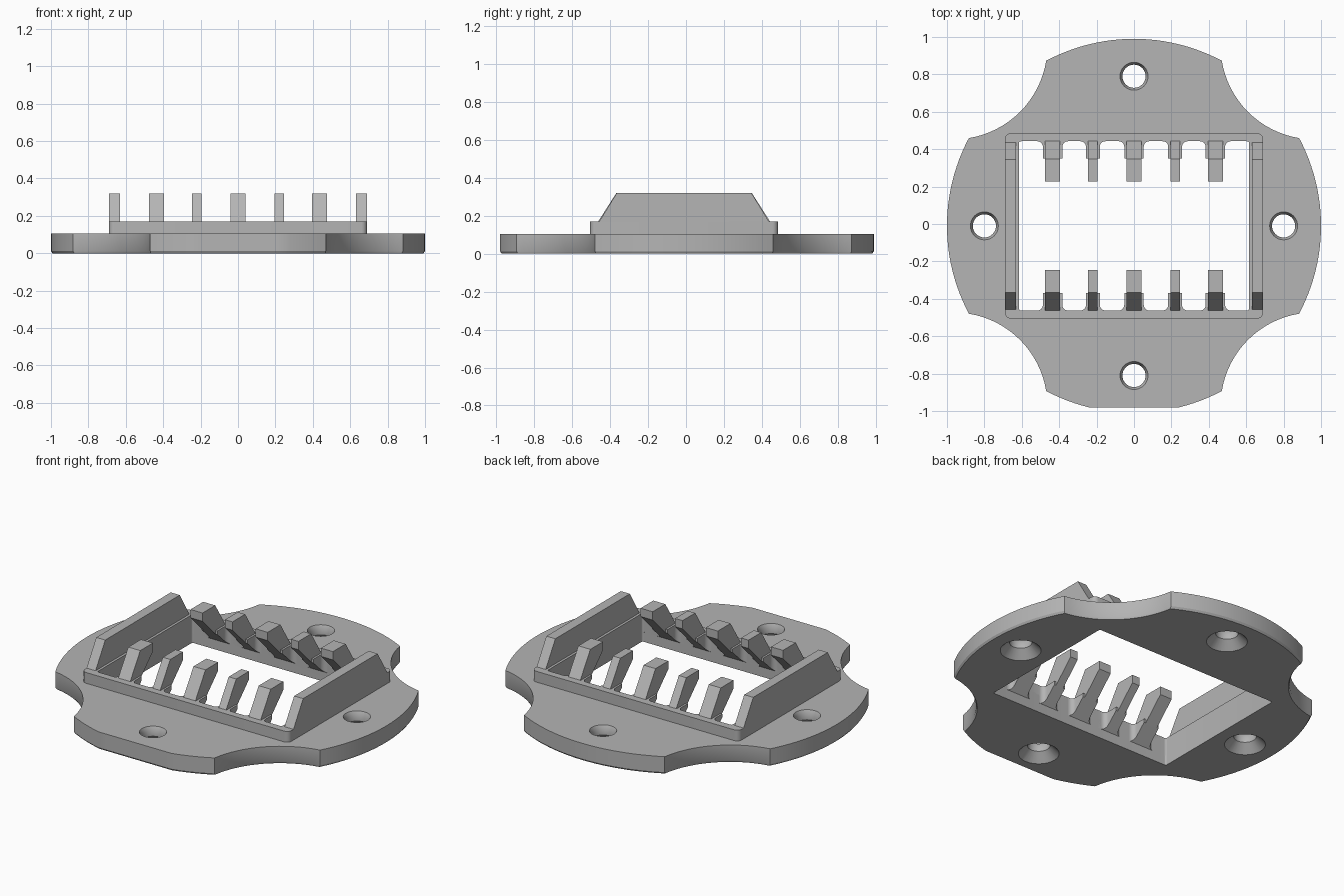
import bpy, bmesh
from math import sin, cos, pi, atan2, radians, sqrt
from mathutils import Matrix

cube = bpy.data.objects.get("Cube")
if cube:
    bpy.data.objects.remove(cube)

grey = bpy.data.materials.new("plain grey")
grey.use_nodes = True
colour = (0.46, 0.46, 0.46, 1)
grey.diffuse_color = colour
grey.node_tree.nodes["Principled BSDF"].inputs["Base Color"].default_value = colour

OFFSET = -0.01          # the part is centred slightly forward of the origin
THICK, RIM_TOP, TOP = 0.105, 0.17, 0.32


def make(name, bm):
    bmesh.ops.recalc_face_normals(bm, faces=bm.faces)
    me = bpy.data.meshes.new(name)
    bm.to_mesh(me)
    bm.free()
    me.materials.append(grey)
    ob = bpy.data.objects.new(name, me)
    bpy.context.collection.objects.link(ob)
    ob.location.y = OFFSET
    return ob


def loft(bm, rings):
    """Skin a stack of equal closed rings and cap both ends."""
    rows = [[bm.verts.new(p) for p in ring] for ring in rings]
    for a, b in zip(rows, rows[1:]):
        for i in range(len(a)):
            j = (i + 1) % len(a)
            bm.faces.new((a[i], a[j], b[j], b[i]))
    bm.faces.new(rows[0][::-1])
    bm.faces.new(rows[-1])


def slab(name, outline, z0, z1):
    bm = bmesh.new()
    loft(bm, [[(x, y, z) for x, y in outline] for z in (z0, z1)])
    return make(name, bm)


def add_prism(bm, profile, x, width):
    """A (y, z) profile extruded along x."""
    loft(bm, [[(x + s * width / 2, y, z) for y, z in profile] for s in (-1, 1)])


def arc(cx, cy, r, a0, a1, n):
    return [(cx + r * cos(a0 + (a1 - a0) * i / n),
             cy + r * sin(a0 + (a1 - a0) * i / n)) for i in range(n + 1)]


def rounded_rect(x0, x1, y0, y1, r):
    pts = []
    for k, (cx, cy) in enumerate(((x1 - r, y1 - r), (x0 + r, y1 - r),
                                  (x0 + r, y0 + r), (x1 - r, y0 + r))):
        pts += arc(cx, cy, r, k * pi / 2, (k + 1) * pi / 2, 6)
    return pts


def cut(ob, cutter):
    mod = ob.modifiers.new("cut", 'BOOLEAN')
    mod.operation = 'DIFFERENCE'
    mod.solver = 'EXACT'
    mod.object = cutter
    bpy.context.view_layer.objects.active = ob
    bpy.ops.object.modifier_apply(modifier=mod.name)


# Base plate outline: round disc with four scooped corners and a flat front
half = atan2(0.47, 0.884)
scoop = 0.5
chord = sin(pi / 4 - half)
reach = cos(pi / 4 - half) + sqrt(scoop ** 2 - chord ** 2) - 0.0
spread = atan2(chord, sqrt(scoop ** 2 - chord ** 2))
outline = []
for k in range(4):
    a = k * pi / 2
    outline += arc(0, 0, 1, a - half, a + half, 24)
    d = a + pi / 4
    outline += arc(reach * cos(d), reach * sin(d), scoop,
                   d + pi + spread, d + pi - spread, 16)[1:-1]
outline = [(x, max(y, -0.97)) for x, y in outline]

bm = bmesh.new()
loft(bm, [[(x * s, y * s, z) for x, y in outline]
          for s, z in ((0.992, 0), (1, 0.012), (1, THICK))])
plate = make("base_plate", bm)

# Raised rim around the window
rim = slab("window_rim", rounded_rect(-0.69, 0.69, -0.495, 0.495, 0.03),
           THICK - 0.005, RIM_TOP)

# Window cutter and screw holes, flared at both ends
window = slab("window_cutter", rounded_rect(-0.615, 0.615, -0.4525, 0.4525, 0.01),
              -0.1, 0.3)
bm = bmesh.new()
for k in range(4):
    cx, cy = 0.8 * cos(k * pi / 2), 0.8 * sin(k * pi / 2)
    loft(bm, [[(x, y, z) for x, y in arc(cx, cy, r, 0, 2 * pi, 32)[:-1]]
              for r, z in ((0.122, -0.01), (0.062, 0.05), (0.062, 0.08), (0.08, 0.115))])
holes = make("screw_hole_cutter", bm)
cut(plate, window)
cut(plate, holes)
cut(rim, window)

# Side walls with sloping ends
wall = [(-0.45, 0.165), (-0.355, TOP), (0.355, TOP), (0.45, 0.165)]
bm = bmesh.new()
for s in (-1, 1):
    add_prism(bm, wall, s * 0.66, 0.06)
walls = make("side_walls", bm)

# Hooked teeth along the front and back
teeth = [(-0.435, 0.08), (-0.22, 0.05), (0, 0.08), (0.22, 0.05), (0.435, 0.08)]
hook = [(0.456, 0.055), (0.456, 0.165), (0.357, TOP), (0.236, TOP),
        (0.236, 0.27), (0.36, 0.146)]
foot = [(0.456, 0.055), (0.456, RIM_TOP - 0.002), (0.36, RIM_TOP - 0.002), (0.36, 0.146)]


def rows(name, build):
    """Build one row at the back and its mirror image at the front."""
    made = []
    for side, s in (("back", 1), ("front", -1)):
        bm = bmesh.new()
        build(bm)
        bmesh.ops.transform(bm, matrix=Matrix.Diagonal((1, s, 1, 1)), verts=bm.verts)
        made.append(make(side + name, bm))
    return made


def build_teeth(bm):
    for x, w in teeth:
        add_prism(bm, hook, x, w)


def build_slots(bm):
    edges = [-0.63] + [x + s * (w / 2 + 0.012) for x, w in teeth for s in (-1, 1)] + [0.63]
    for a, b in zip(edges[::2], edges[1::2]):
        ring = rounded_rect(a, b, 0.2, 0.4525, 0.03)
        loft(bm, [[(x, y, z) for x, y in ring] for z in (0, 0.3)])


tooth_rows = rows("_teeth", build_teeth)
feet = rows("_tooth_feet", lambda bm: add_prism(bm, foot, 0, 1.24))
slots = rows("_slot_cutter", build_slots)
for f, c in zip(feet, slots):
    cut(f, c)

# Remove the spent cutters, then shade
for c in [window, holes] + slots:
    bpy.data.objects.remove(c)
bpy.ops.object.select_all(action='DESELECT')
for ob in [plate, rim, walls] + tooth_rows + feet:
    ob.select_set(True)
bpy.context.view_layer.objects.active = plate
bpy.ops.object.shade_smooth_by_angle(angle=radians(30))
